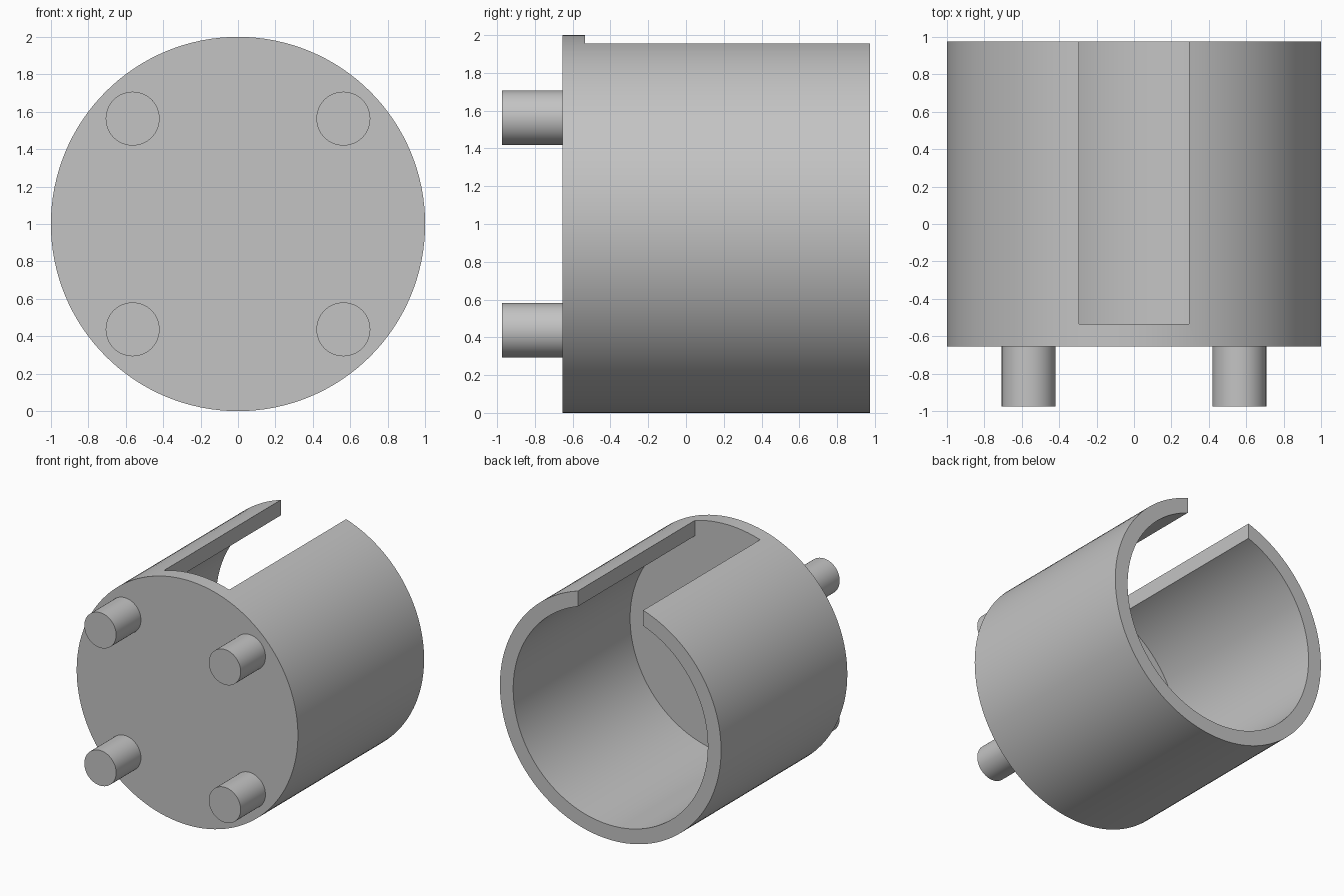
import bpy
import math

scene_cube = bpy.data.objects.get("Cube")
if scene_cube:
    bpy.data.objects.remove(scene_cube, do_unlink=True)

FRONT, FLOOR, BACK = -0.655, -0.535, 0.975   # disc front, inner floor, open rim
OUTER, INNER = 1.0, 0.88
SLOT_HALF = 0.295
PEG_RADIUS, PEG_OFFSET = 0.144, 0.563

grey = bpy.data.materials.new("plain grey")
grey.use_nodes = True
colour = (0.55, 0.55, 0.55, 1)
grey.diffuse_color = colour
grey.node_tree.nodes["Principled BSDF"].inputs["Base Color"].default_value = colour


def cylinder(name, radius, y0, y1, x=0, z=1, sides=128):
    """Solid cylinder lying along y."""
    bpy.ops.mesh.primitive_cylinder_add(
        vertices=sides, radius=radius, depth=y1 - y0,
        location=(x, (y0 + y1) / 2, z), rotation=(math.pi / 2, 0, 0))
    obj = bpy.context.object
    obj.name = name
    obj.data.materials.append(grey)
    return obj


def smooth(obj):
    bpy.ops.object.select_all(action='DESELECT')
    obj.select_set(True)
    bpy.context.view_layer.objects.active = obj
    bpy.ops.object.shade_smooth_by_angle(angle=math.radians(30))


def cut(obj, cutter):
    cutter.hide_render = True
    mod = obj.modifiers.new("cut", 'BOOLEAN')
    mod.operation = 'DIFFERENCE'
    mod.solver = 'EXACT'
    mod.object = cutter
    bpy.context.view_layer.objects.active = obj
    bpy.ops.object.modifier_apply(modifier=mod.name)
    bpy.data.objects.remove(cutter, do_unlink=True)


# Cup: closed at the front, open at the back
cup = cylinder("cup_body", OUTER, FRONT, BACK)
cut(cup, cylinder("bore_cutter", INNER, FLOOR, BACK + 0.2))

# Slot along the top of the wall
slot_end = BACK + 0.2
bpy.ops.mesh.primitive_cube_add(size=1, location=(0, (FLOOR + slot_end) / 2, 1.75))
slot = bpy.context.object
slot.name = "slot_cutter"
slot.scale = (2 * SLOT_HALF, slot_end - FLOOR, 1)
bpy.context.view_layer.update()
cut(cup, slot)
smooth(cup)

# Four pegs on the front face
for side, sx in (("right", -1), ("left", 1)):
    for level, sz in (("lower", -1), ("upper", 1)):
        peg = cylinder(f"{level}_{side}_peg", PEG_RADIUS, -0.975, FRONT,
                       sx * PEG_OFFSET, 1 + sz * PEG_OFFSET, 64)
        smooth(peg)
